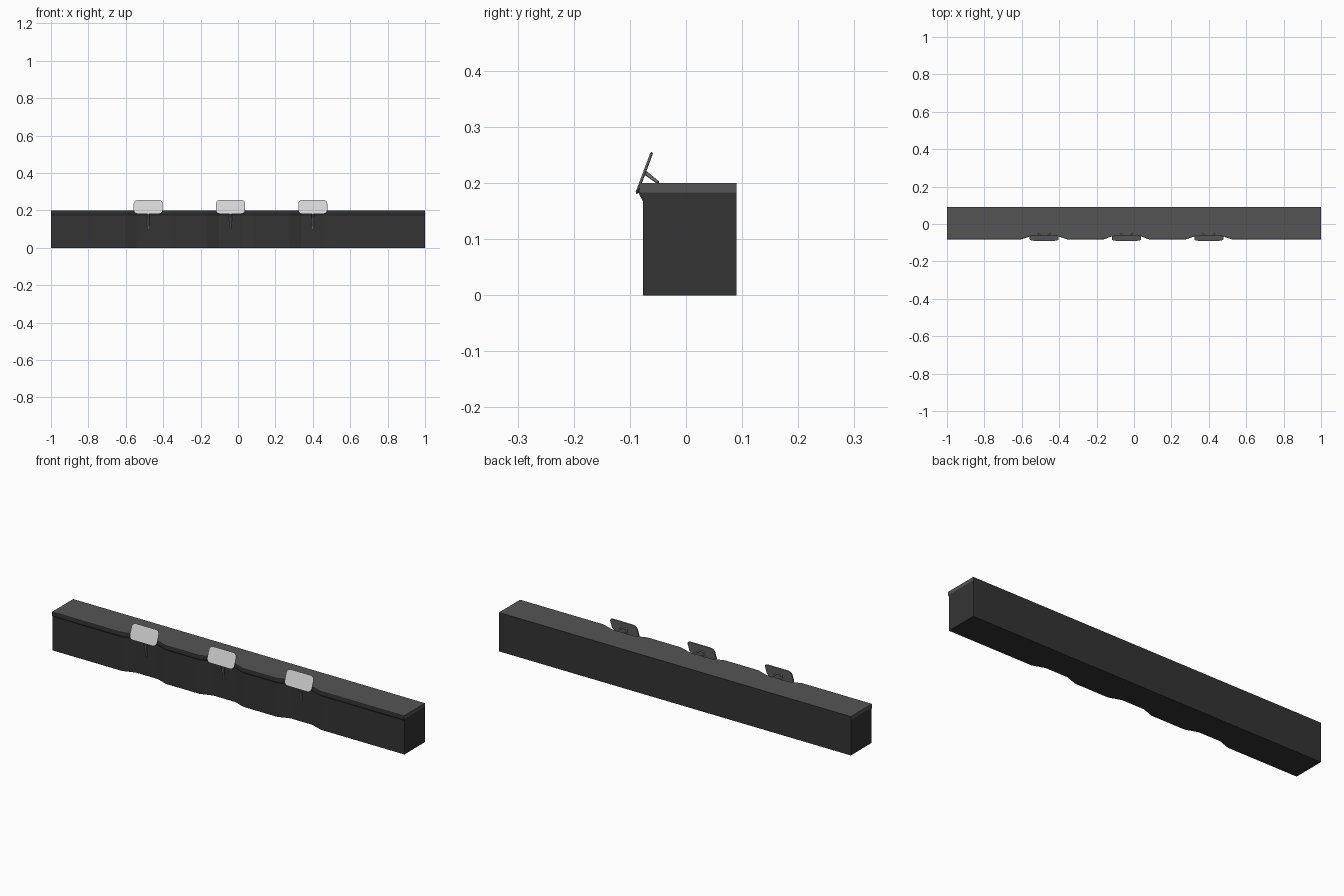
import bpy, bmesh, math
from mathutils import Vector, Matrix

if "Cube" in bpy.data.objects:
    bpy.data.objects.remove(bpy.data.objects["Cube"])

CENTRES = (-0.48, -0.04, 0.40)

def material(name, v):
    m = bpy.data.materials.new(name)
    m.diffuse_color = (v, v, v, 1)
    m.use_nodes = True
    m.node_tree.nodes["Principled BSDF"].inputs["Base Color"].default_value = m.diffuse_color
    return m

dark = material("dark_charcoal", 0.034)
worktop = material("worktop_grey", 0.09)
light = material("pale_screen", 0.66)
metal = material("metal_grey", 0.25)

def finish(bm, name, mats):
    bmesh.ops.recalc_face_normals(bm, faces=bm.faces[:])
    me = bpy.data.meshes.new(name)
    bm.to_mesh(me)
    bm.free()
    for m in mats:
        me.materials.append(m)
    ob = bpy.data.objects.new(name, me)
    bpy.context.collection.objects.link(ob)
    return ob

def loft(bm, rings):
    """Closed solid through equal-length rings of points."""
    vs = [[bm.verts.new(p) for p in r] for r in rings]
    n = len(vs[0])
    for a, b in zip(vs, vs[1:]):
        for i in range(n):
            bm.faces.new((a[i], a[(i + 1) % n], b[(i + 1) % n], b[i]))
    bm.faces.new(vs[0])
    bm.faces.new(vs[-1])

def outline(z, lip):
    """Counter plan with three shallow bays in the front edge."""
    f, d = -0.077 - lip, 0.022
    pts = [(-1, f)]
    for c in CENTRES:
        pts += [(c - 0.125, f), (c - 0.062, f + d), (c + 0.062, f + d), (c + 0.125, f)]
    pts += [(1, f), (1, 0.09), (-1, 0.09)]
    return [(x, y, z) for x, y in pts]

# counter body with a flared top edge
bm = bmesh.new()
loft(bm, [outline(0, 0), outline(0.172, 0), outline(0.183, 0.006)])
finish(bm, "counter_body", [dark])

# worktop slab: top and ends lighter, front and back edges dark
bm = bmesh.new()
loft(bm, [outline(0.183, 0.006), outline(0.197, 0.006), outline(0.2, 0.004)])
bm.normal_update()
top = finish(bm, "worktop", [dark, worktop])
for p in top.data.polygons:
    if p.normal.z > 0.9 or abs(p.normal.x) > 0.9:
        p.material_index = 1

def rounded(w, h, r, y, n=5):
    pts = []
    for k, (sx, sz) in enumerate(((1, 1), (-1, 1), (-1, -1), (1, -1))):
        for i in range(n + 1):
            a = math.pi / 2 * (k + i / n)
            pts.append((sx * (w / 2 - r) + r * math.cos(a), y,
                        sz * (h / 2 - r) + r * math.sin(a)))
    return pts

def rod(bm, p, q, r0, r1):
    p, q = Vector(p), Vector(q)
    rot = (q - p).to_track_quat('Z', 'Y')
    loft(bm, [[c + rot @ Vector((r * math.cos(a * math.pi / 4), r * math.sin(a * math.pi / 4), 0))
               for a in range(8)] for c, r in ((p, r0), (q, r1))])

for i, c in enumerate(CENTRES, 1):
    # tilted screen plate with rounded corners and bevelled rim
    bm = bmesh.new()
    loft(bm, [rounded(0.149, 0.073, 0.018, -0.0025), rounded(0.155, 0.079, 0.021, -0.001),
              rounded(0.155, 0.079, 0.021, 0.001), rounded(0.151, 0.075, 0.019, 0.0025)])
    bm.transform(Matrix.Translation((c, -0.0745, 0.218)) @ Matrix.Rotation(math.radians(-20.5), 4, 'X'))
    plate = finish(bm, f"screen_{i}", [metal, light])
    for p in plate.data.polygons:
        if p.normal.y < -0.6:
            p.material_index = 1

    # arched bracket behind the screen, standing on the worktop
    bm = bmesh.new()
    for s in (-1, 1):
        rod(bm, (c + s * 0.012, -0.071, 0.217), (c + s * 0.032, -0.050, 0.201), 0.004, 0.003)
    rod(bm, (c - 0.016, -0.071, 0.217), (c + 0.016, -0.071, 0.217), 0.004, 0.004)
    finish(bm, f"bracket_{i}", [metal])

    # tapered strut down into the bay
    bm = bmesh.new()
    rod(bm, (c, -0.080, 0.190), (c, -0.066, 0.165), 0.008, 0.008)
    rod(bm, (c, -0.066, 0.166), (c, -0.058, 0.10), 0.008, 0.0045)
    finish(bm, f"strut_{i}", [metal])
